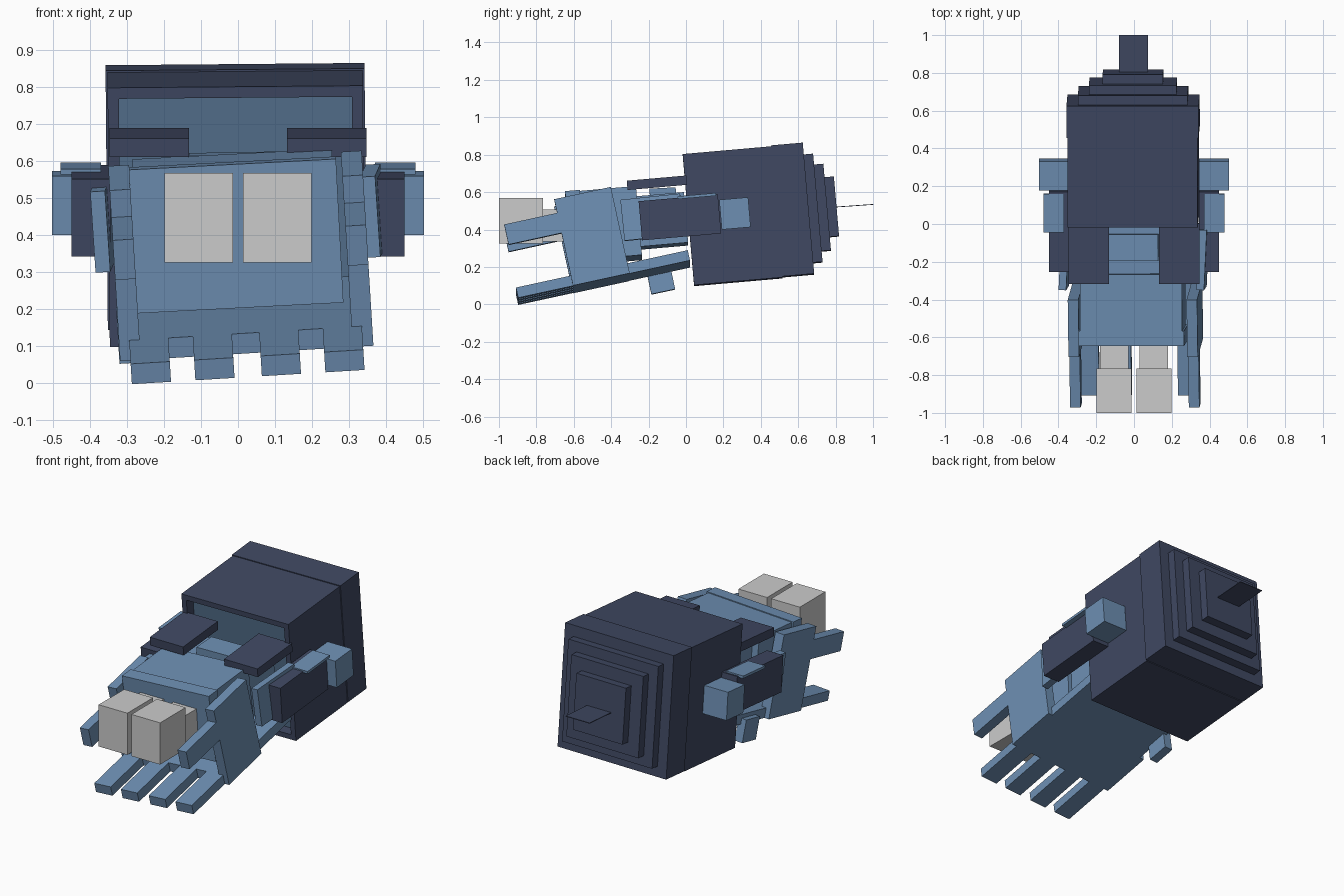
import bpy
import bmesh
from math import radians
from mathutils import Matrix, Vector

if "Cube" in bpy.data.objects:
    bpy.data.objects.remove(bpy.data.objects["Cube"], do_unlink=True)


def material(name, rgb):
    m = bpy.data.materials.new(name)
    m.use_nodes = True
    m.diffuse_color = (*rgb, 1)
    m.node_tree.nodes["Principled BSDF"].inputs["Base Color"].default_value = (*rgb, 1)
    return m


BLUE = material("skin blue", (0.155, 0.275, 0.45))
NAVY = material("shell navy", (0.05, 0.065, 0.122))
SHADE = material("shell lining", (0.09, 0.165, 0.27))
GREY = material("eye grey", (0.6, 0.6, 0.6))


def frame(loc, pitch=0, roll=0, yaw=0):
    """Placement matrix: pitch lifts the rear, roll lifts the left side."""
    return (Matrix.Translation(loc) @ Matrix.Rotation(radians(yaw), 4, 'Z')
            @ Matrix.Rotation(radians(-roll), 4, 'Y') @ Matrix.Rotation(radians(pitch), 4, 'X'))


def box(name, mat, lo, hi, place=Matrix(), recess=None):
    """Box between two corners in a frame; recess sinks and recolours the front."""
    lo, hi = Vector(lo), Vector(hi)
    bm = bmesh.new()
    bmesh.ops.create_cube(bm, size=1)
    for v in bm.verts:
        v.co = (lo + hi) / 2 + Vector(a * b for a, b in zip(v.co, hi - lo))
    me = bpy.data.meshes.new(name)
    me.materials.append(mat)
    if recess:
        rim, depth, lining = recess
        me.materials.append(lining)
        bm.normal_update()
        front = min(bm.faces, key=lambda f: f.calc_center_median().y)
        bmesh.ops.inset_region(bm, faces=[front], thickness=rim, use_even_offset=True)
        moved = bmesh.ops.extrude_face_region(bm, geom=[front])["geom"]
        bmesh.ops.translate(bm, vec=(0, depth, 0),
                            verts=[g for g in moved if isinstance(g, bmesh.types.BMVert)])
        if front.is_valid:
            bm.faces.remove(front)
        for g in moved:
            if isinstance(g, bmesh.types.BMFace):
                g.material_index = 1
    bmesh.ops.recalc_face_normals(bm, faces=bm.faces)
    bm.to_mesh(me)
    bm.free()
    ob = bpy.data.objects.new(name, me)
    ob.matrix_world = place
    bpy.context.collection.objects.link(ob)
    return ob


# Shell, measured from the centre of its back face
shell = frame((-0.005, 0.655, 0.51), pitch=5, roll=0.5)
box("shell_front", NAVY, (-0.345, -0.645, -0.355), (0.345, -0.17, 0.348), shell, (0.03, 0.06, SHADE))
box("shell_rear", NAVY, (-0.35, -0.17, -0.35), (0.35, 0, 0.353), shell)
for i, half in enumerate((0.29, 0.232, 0.16)):
    box(f"shell_step_{i + 1}", NAVY, (-half, 0.05 * i, -half), (half, 0.05 * i + 0.05, half), shell)
box("shell_tail_fin", NAVY, (-0.075, 0.15, -0.002), (0.08, 0.347, 0.002),
    frame((-0.005, 0.655, 0.51), pitch=4))

# Navy flaps above the neck, and the arms on either side
flap = frame((0, -0.155, 0.65), pitch=5)
arm = frame((0, -0.035, 0.465), pitch=5)
for s, side in ((1, "left"), (-1, "right")):
    def pair(name, mat, x0, x1, y0, y1, z0, z1, place):
        xs = sorted((s * x0, s * x1))
        box(f"{side}_{name}", mat, (xs[0], y0, z0), (xs[1], y1, z1), place)

    pair("flap", NAVY, 0.132, 0.347, -0.16, 0.16, -0.025, 0.025, flap)
    pair("arm", NAVY, 0.345, 0.45, -0.21, 0.215, -0.105, 0.105, arm)
    pair("arm_pad", BLUE, 0.37, 0.48, 0, 0.205, 0.098, 0.113, arm)
    pair("arm_knob", BLUE, 0.345, 0.503, 0.22, 0.375, -0.085, 0.075, arm)
    # Upper arm beside the body
    limb = frame((s * 0.365, -0.18, 0.445 + s * 0.02), pitch=6, roll=3.5, yaw=-3)
    box(f"{side}_upper_arm", BLUE, (-0.02, -0.16, -0.11), (0.02, 0.16, 0.11), limb)
    # Eyes on short stalks
    pair("eye", GREY, 0.013, 0.198, -1, -0.765, 0.325, 0.568, Matrix())
    pair("eye_stalk", GREY, 0.03, 0.18, -0.765, -0.58, 0.335, 0.507, Matrix())

# Open bowl under the head, with prongs at the sides and fingers along the floor
bowl = frame((0.022, -0.61, 0.107), pitch=12.3, roll=3.5)
box("bowl_floor", BLUE, (-0.315, 0, -0.028), (0.315, 0.64, 0.028), bowl)
for i, x in enumerate((-0.262, -0.09, 0.09, 0.262)):
    box(f"floor_finger_{i + 1}", BLUE, (x - 0.053, -0.3, -0.028), (x + 0.053, 0, 0.028), bowl)
for s, side in ((1, "left"), (-1, "right")):
    x = s * 0.315
    box(f"{side}_bowl_wall", BLUE, (x - 0.028, 0, -0.028), (x + 0.028, 0.31, 0.445), bowl)
    box(f"{side}_bowl_prong", BLUE, (x - 0.028, -0.29, 0.26), (x + 0.028, 0, 0.37), bowl)
box("right_foot", BLUE, (-0.025, -0.065, -0.065), (0.025, 0.065, 0.065),
    frame((-0.3, -0.135, 0.13), pitch=12, roll=3.5))

# Head and the torso that joins it to the shell
head = frame((-0.005, -0.59, 0.4), pitch=5, roll=3)
box("head_face", BLUE, (-0.28, -0.04, -0.195), (0.28, 0.04, 0.195), head)
box("head", BLUE, (-0.27, 0.04, -0.18), (0.27, 0.34, 0.19), head)
box("neck", BLUE, (-0.24, -0.14, -0.14), (0.24, 0.14, 0.13),
    frame((0, -0.14, 0.45), pitch=5, roll=2))
box("neck_ridge", BLUE, (-0.13, -0.07, -0.1), (0.13, 0.07, 0.1),
    frame((0, -0.12, 0.52), pitch=3, roll=1))
